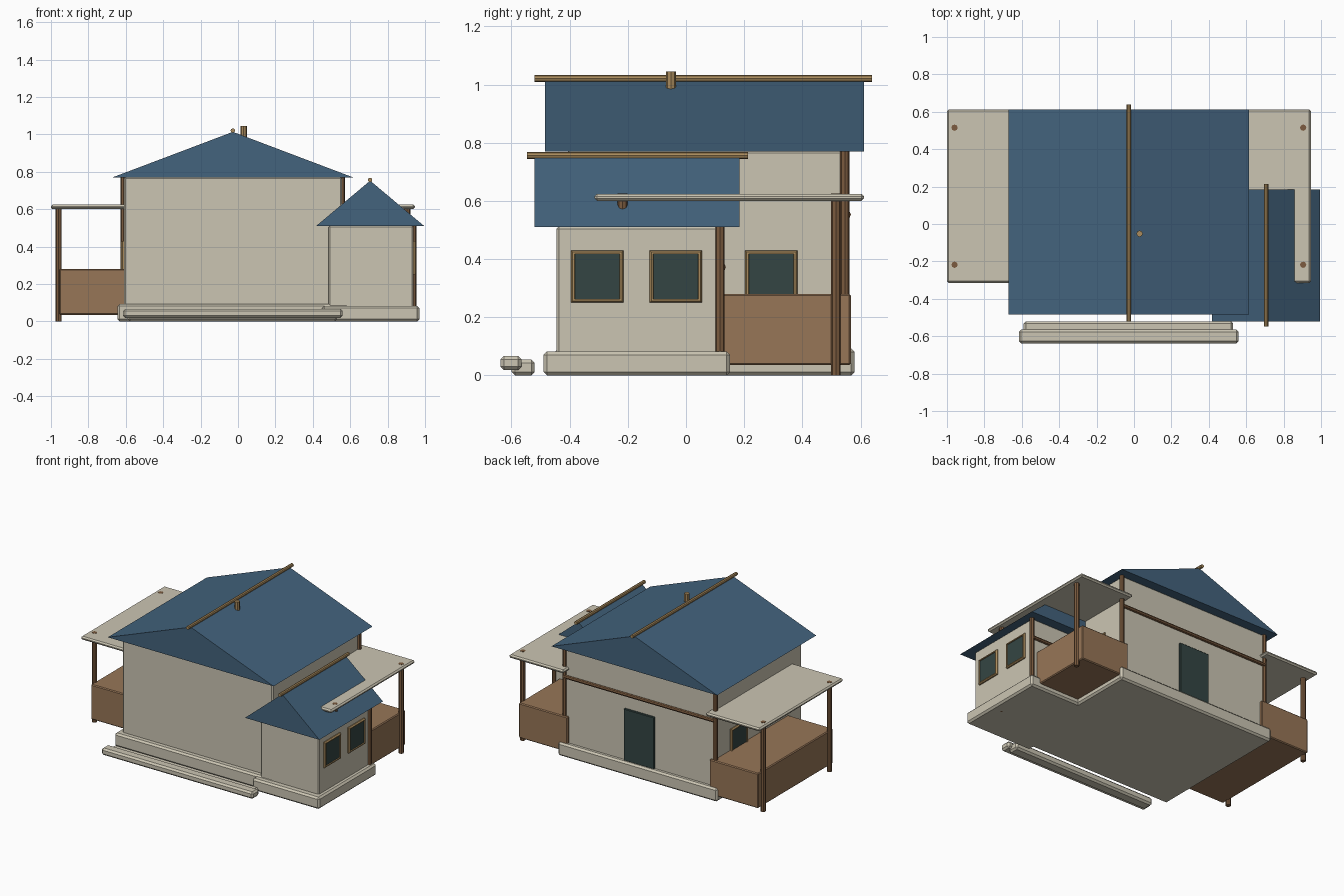
import bpy, bmesh, math
from mathutils import Vector, Matrix

old = bpy.data.objects.get("Cube")
if old:
    bpy.data.objects.remove(old, do_unlink=True)


def material(name, r, g, b):
    m = bpy.data.materials.new(name)
    m.use_nodes = True
    m.diffuse_color = (r, g, b, 1)
    bsdf = next(n for n in m.node_tree.nodes if n.type == 'BSDF_PRINCIPLED')
    bsdf.inputs["Base Color"].default_value = (r, g, b, 1)
    return m


PLASTER = material("pale plaster", .60, .56, .45)
SLATE = material("slate blue", .056, .125, .205)
DECK = material("warm brown", .31, .18, .095)
POST = material("dark wood", .20, .105, .05)
TRIM = material("golden wood", .40, .26, .11)
GLASS = material("dark green", .034, .06, .056)

CX = -0.0275   # centre line of the main house


def finish(name, bm, *mats):
    bmesh.ops.recalc_face_normals(bm, faces=bm.faces)
    me = bpy.data.meshes.new(name)
    bm.to_mesh(me)
    bm.free()
    for m in mats:
        me.materials.append(m)
    ob = bpy.data.objects.new(name, me)
    bpy.context.collection.objects.link(ob)
    return ob


def box(name, xs, ys, zs, mat, bevel=.008):
    bm = bmesh.new()
    bmesh.ops.create_cube(bm, size=1)
    for v in bm.verts:
        v.co = [sum(r) / 2 + c * abs(r[1] - r[0]) for r, c in zip((xs, ys, zs), v.co)]
    ob = finish(name, bm, mat)
    if bevel:
        mod = ob.modifiers.new("edge", 'BEVEL')
        mod.width = bevel
        mod.segments = 1
    return ob


def rod(name, a, b, radius, mat, sides=8):
    a, b = Vector(a), Vector(b)
    bm = bmesh.new()
    bmesh.ops.create_cone(bm, cap_ends=True, segments=sides, radius1=radius,
                          radius2=radius, depth=(b - a).length)
    turn = (b - a).to_track_quat('Z', 'Y').to_matrix().to_4x4()
    bm.transform(Matrix.Translation((a + b) / 2) @ turn)
    return finish(name, bm, mat)


def gable(name, xs, ys, z0, z1):
    # solid triangular prism with a ridge along y
    bm = bmesh.new()
    mid = sum(xs) / 2
    face = bm.faces.new([bm.verts.new((x, ys[0], z))
                         for x, z in ((xs[0], z0), (xs[1], z0), (mid, z1))])
    ext = bmesh.ops.extrude_face_region(bm, geom=[face])
    bmesh.ops.translate(bm, vec=(0, ys[1] - ys[0], 0),
                        verts=[g for g in ext['geom'] if isinstance(g, bmesh.types.BMVert)])
    return finish(name, bm, SLATE)


def window(name, x, y, z, side):
    # framed square with a recessed pane facing along x
    bm = bmesh.new()
    bmesh.ops.create_cube(bm, size=1)
    for v in bm.verts:
        v.co = (x + v.co.x * .03, y + v.co.y * .18, z + v.co.z * .18)
    bmesh.ops.recalc_face_normals(bm, faces=bm.faces)
    outer = [f for f in bm.faces if f.normal.x * side > .9]
    bmesh.ops.inset_region(bm, faces=outer, thickness=.008, depth=0)
    rim = {v for f in outer for v in f.verts}
    for v in bm.verts:
        if v not in rim and (v.co.x - x) * side > 0:
            v.co.x -= side * .008
    bmesh.ops.inset_region(bm, faces=outer, thickness=.009, depth=0)
    bmesh.ops.inset_region(bm, faces=outer, thickness=.002, depth=-.006)
    for f in outer:
        f.material_index = 1
    return finish(name, bm, TRIM, GLASS)


# Main house
box("main_foundation", (-.645, .59), (-.45, .58), (0, .093), PLASTER, .012)
box("main_walls", (-.61, .555), (-.41, .55), (.08, .772), PLASTER)
gable("main_roof", (-.67, .615), (-.485, .612), .77, 1.013)
rod("main_ridge_pole", (CX, -.52, 1.02), (CX, .64, 1.02), .012, TRIM)
rod("roof_peg", (.03, -.052, .9), (.03, -.052, 1.045), .017, TRIM)
box("back_door", (CX - .118, CX + .118), (.545, .562), (.09, .455), GLASS, .004)
rod("back_wall_beam", (-.61, .554, .553), (.555, .554, .553), .013, POST)

# Side wing
box("wing_foundation", (.45, .97), (-.49, .152), (0, .083), PLASTER, .012)
box("wing_walls", (.485, .938), (-.445, .12), (.07, .512), PLASTER)
gable("wing_roof", (.418, .995), (-.52, .184), .51, .752)
rod("wing_ridge_pole", (.706, -.547, .756), (.706, .214, .756), .012, TRIM)
rod("wing_corner_post", (.938, .117, .08), (.938, .117, .512), .016, POST)
rod("wing_back_beam", (.55, .124, .372), (.938, .124, .372), .013, POST)
for label, y in (("front", -.305), ("rear", -.035)):
    window("wing_window_" + label, .938, y, .34, 1)

# Porches on both sides, mirrored about the house centre line
for label, s in (("left", 1), ("right", -1)):
    def X(d):
        return CX + s * d
    box(label + "_porch_deck", (X(.55), X(.928)), (-.265, .567), (.035, .28), DECK, .006)
    box(label + "_porch_canopy", (X(.55), X(.973)), (-.315, .612), (.6, .624), PLASTER, .009)
    for place, y in (("front", -.218), ("back", .515)):
        rod(label + "_porch_post_" + place, (X(.932), y, 0), (X(.932), y, .6255), .017, POST)
    rod(label + "_corner_post", (X(.584), .546, .08), (X(.584), .546, .771), .016, POST)
    window(label + "_house_window", X(.583), .293, .34, s)

# Front steps
box("upper_step", (-.59, .53), (-.6, -.52), (0, .055), PLASTER, .012)
box("lower_step", (-.615, .56), (-.638, -.565), (.018, .067), PLASTER, .012)
